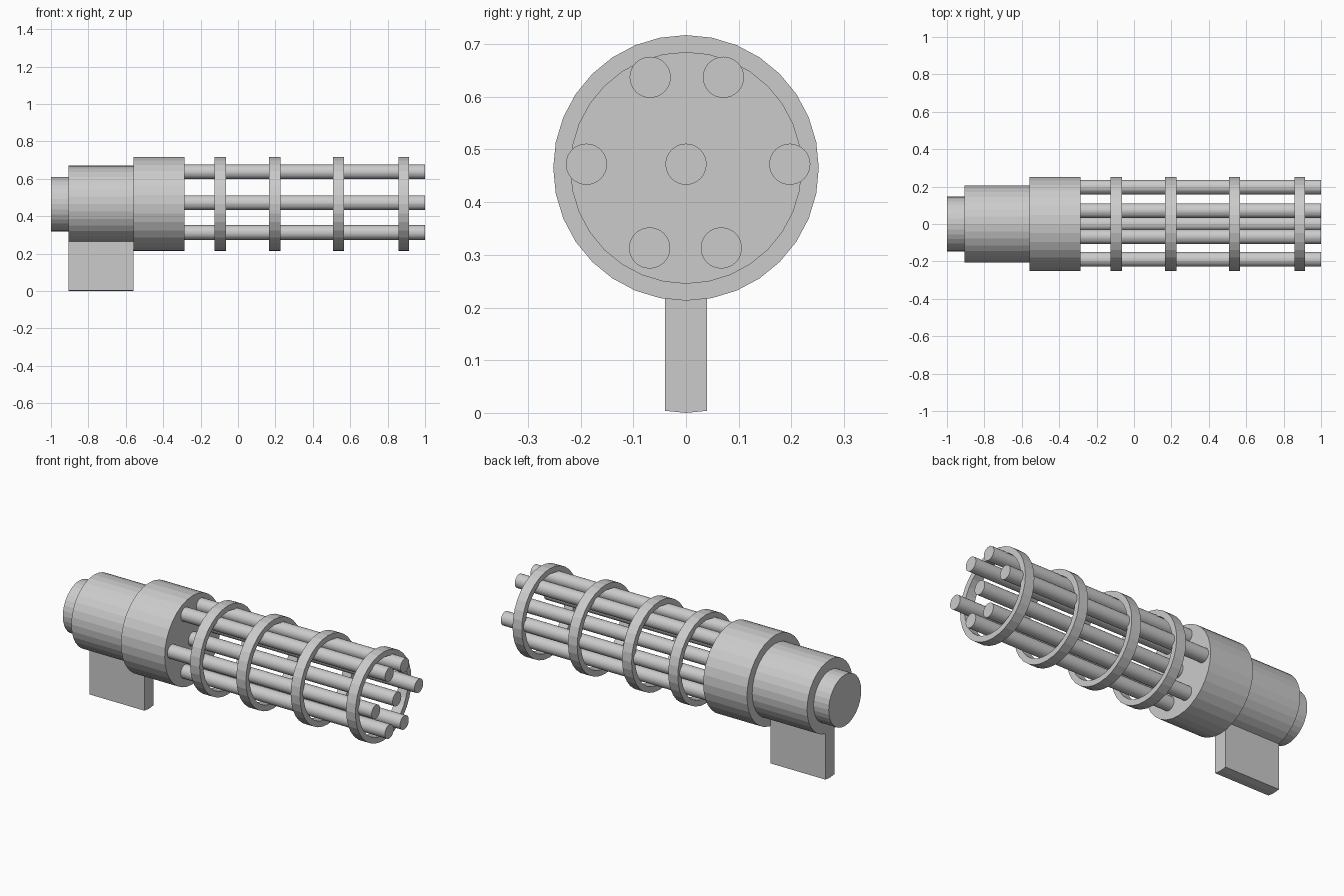
import bpy, bmesh
from math import sin, cos, pi

if "Cube" in bpy.data.objects:
    bpy.data.objects.remove(bpy.data.objects["Cube"])

CZ = 0.465   # height of the main axis
N = 32


def circle(bm, x, r, y=0.0, z=CZ, n=N):
    # ring of vertices around the x axis, first vertex at the bottom
    return [bm.verts.new((x, y + r * sin(2 * pi * i / n), z - r * cos(2 * pi * i / n)))
            for i in range(n)]


def bridge(bm, a, b):
    n = len(a)
    return [bm.faces.new((a[i], a[(i + 1) % n], b[(i + 1) % n], b[i])) for i in range(n)]


def finish(bm, name):
    bmesh.ops.recalc_face_normals(bm, faces=bm.faces[:])
    me = bpy.data.meshes.new(name)
    bm.to_mesh(me)
    bm.free()
    ob = bpy.data.objects.new(name, me)
    bpy.context.collection.objects.link(ob)
    return ob


# stepped housing, with the grip extruded from the two lowest middle faces
bm = bmesh.new()
profile = [(-1, 0.146), (-0.905, 0.146), (-0.905, 0.205), (-0.56, 0.205),
           (-0.56, 0.252), (-0.285, 0.252)]
loops = [circle(bm, x, r) for x, r in profile]
bm.faces.new(loops[0])
bm.faces.new(loops[-1])
strips = [bridge(bm, a, b) for a, b in zip(loops, loops[1:])]
grip = [strips[2][0], strips[2][-1]]
ext = bmesh.ops.extrude_face_region(bm, geom=grip)
bmesh.ops.delete(bm, geom=grip, context='FACES')
drop = [v for v in ext['geom'] if isinstance(v, bmesh.types.BMVert)]
bmesh.ops.translate(bm, verts=drop, vec=(0, 0, -(CZ - 0.205)))
finish(bm, "housing_with_grip")

# clamp rings
for k, (x0, x1) in enumerate([(-0.125, -0.065), (0.166, 0.226), (0.508, 0.566), (0.857, 0.915)]):
    bm = bmesh.new()
    ro, ri = 0.252, 0.219
    ls = [circle(bm, x, r) for x, r in ((x0, ro), (x1, ro), (x1, ri), (x0, ri))]
    for i in range(4):
        bridge(bm, ls[i], ls[(i + 1) % 4])
    finish(bm, f"clamp_ring_{k + 1}")

# barrels: one in the centre and six around it
spots = [(0, 0.472), (-0.189, 0.472), (0.197, 0.472), (-0.068, 0.637),
         (0.071, 0.637), (-0.069, 0.313), (0.067, 0.313)]
for k, (y, z) in enumerate(spots):
    bm = bmesh.new()
    a, b = circle(bm, -0.3, 0.039, y, z), circle(bm, 1.0, 0.039, y, z)
    bridge(bm, a, b)
    bm.faces.new(a)
    bm.faces.new(b)
    finish(bm, f"barrel_{k + 1}")
